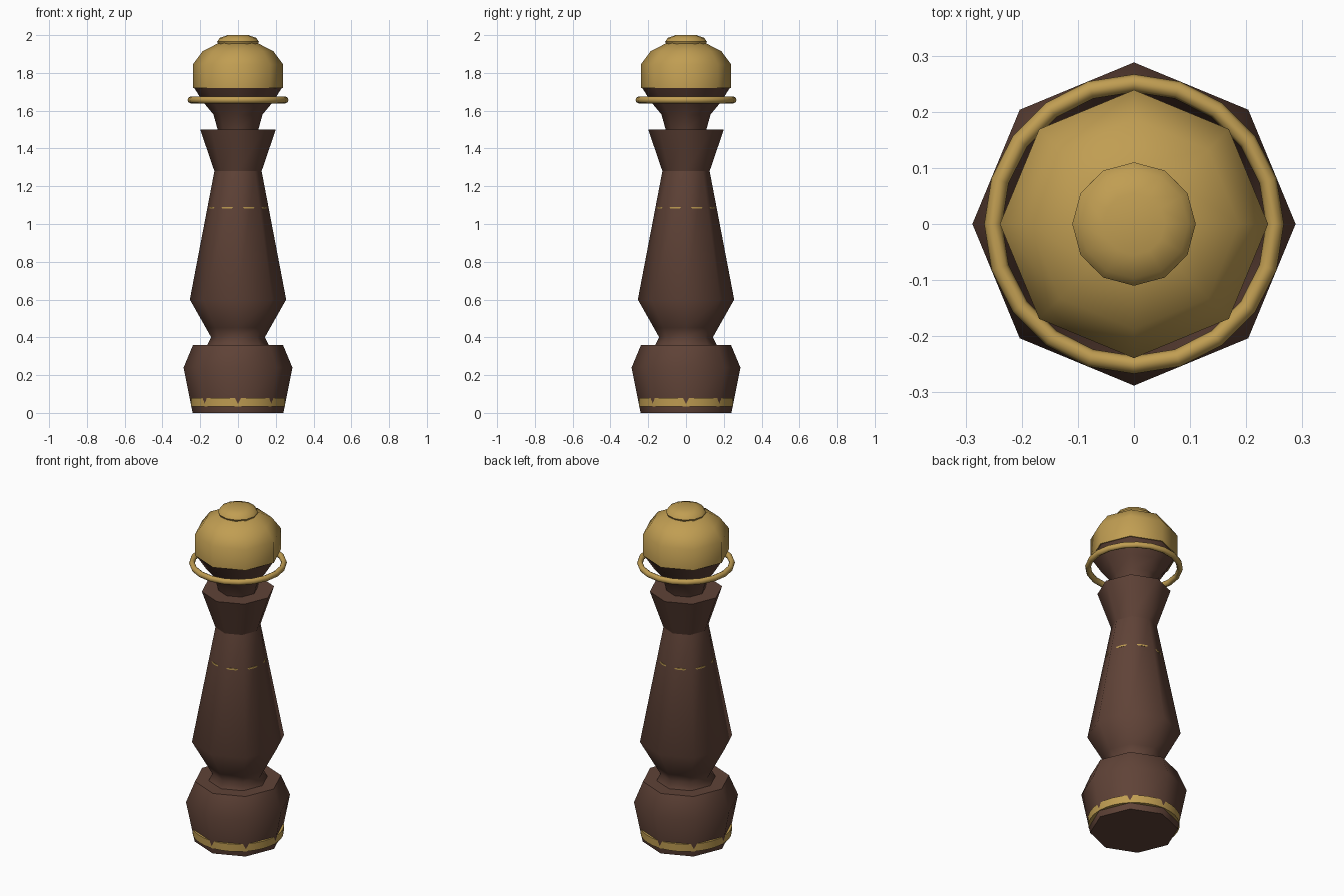
import bpy, bmesh, math

cube = bpy.data.objects.get("Cube")
if cube:
    bpy.data.objects.remove(cube, do_unlink=True)


def material(name, rgb):
    m = bpy.data.materials.new(name)
    m.use_nodes = True
    m.diffuse_color = (*rgb, 1)
    m.node_tree.nodes["Principled BSDF"].inputs["Base Color"].default_value = (*rgb, 1)
    return m


brown = material("dark brown wood", (0.115, 0.055, 0.038))
gold = material("aged gold", (0.53, 0.34, 0.085))


def lathe(name, profile, mat, sides=8, closed=False, angle=60):
    """Spin (radius, height) points about z; cap the ends, or close the loop."""
    bm = bmesh.new()
    rings = []
    for r, z in profile:
        turns = [2 * math.pi * i / sides for i in range(sides)]
        rings.append([bm.verts.new((r * math.cos(a), r * math.sin(a), z)) for a in turns])
    pairs = list(zip(rings, rings[1:]))
    if closed:
        pairs.append((rings[-1], rings[0]))
    else:
        bm.faces.new(rings[0][::-1])
        bm.faces.new(rings[-1])
    for low, high in pairs:
        for i in range(sides):
            j = (i + 1) % sides
            bm.faces.new((low[i], low[j], high[j], high[i]))
    bmesh.ops.recalc_face_normals(bm, faces=bm.faces)
    mesh = bpy.data.meshes.new(name)
    bm.to_mesh(mesh)
    bm.free()
    mesh.materials.append(mat)
    ob = bpy.data.objects.new(name, mesh)
    bpy.context.collection.objects.link(ob)
    bpy.ops.object.select_all(action='DESELECT')
    ob.select_set(True)
    bpy.context.view_layer.objects.active = ob
    bpy.ops.object.shade_smooth_by_angle(angle=math.radians(angle))
    return ob


# Turned wooden parts, from the floor up
lathe("base", [(0.24, 0), (0.288, 0.24), (0.238, 0.36)], brown)
lathe("lower_neck", [(0.165, 0.355), (0.142, 0.40), (0.17, 0.45)], brown)
lathe("body", [(0.17, 0.45), (0.255, 0.60), (0.125, 1.28)], brown)
lathe("collar", [(0.125, 1.28), (0.2, 1.5)], brown)
lathe("upper_neck", [(0.105, 1.49), (0.13, 1.58), (0.18, 1.64), (0.232, 1.72)], brown)

# Gold dome and its cap
lathe("dome", [(0.238, 1.72), (0.239, 1.845), (0.187, 1.915), (0.105, 1.957)], gold)
lathe("cap", [(0.1, 1.945), (0.11, 1.965), (0.097, 1.985), (0.055, 2.0)], gold, sides=12, angle=40)

# Floating ring under the dome
ring = [(0.251 + 0.016 * math.cos(a), 1.657 + 0.018 * math.sin(a))
        for a in (math.pi * k / 4 for k in range(8))]
lathe("halo_ring", ring, gold, sides=20, closed=True)

# Inlaid bands that show where they break through the flat sides
lathe("base_band", [(0.249, 0.035), (0.251, 0.08)], gold, sides=32)
lathe("body_band", [(0.153, 1.081), (0.153, 1.09)], gold, sides=32)
